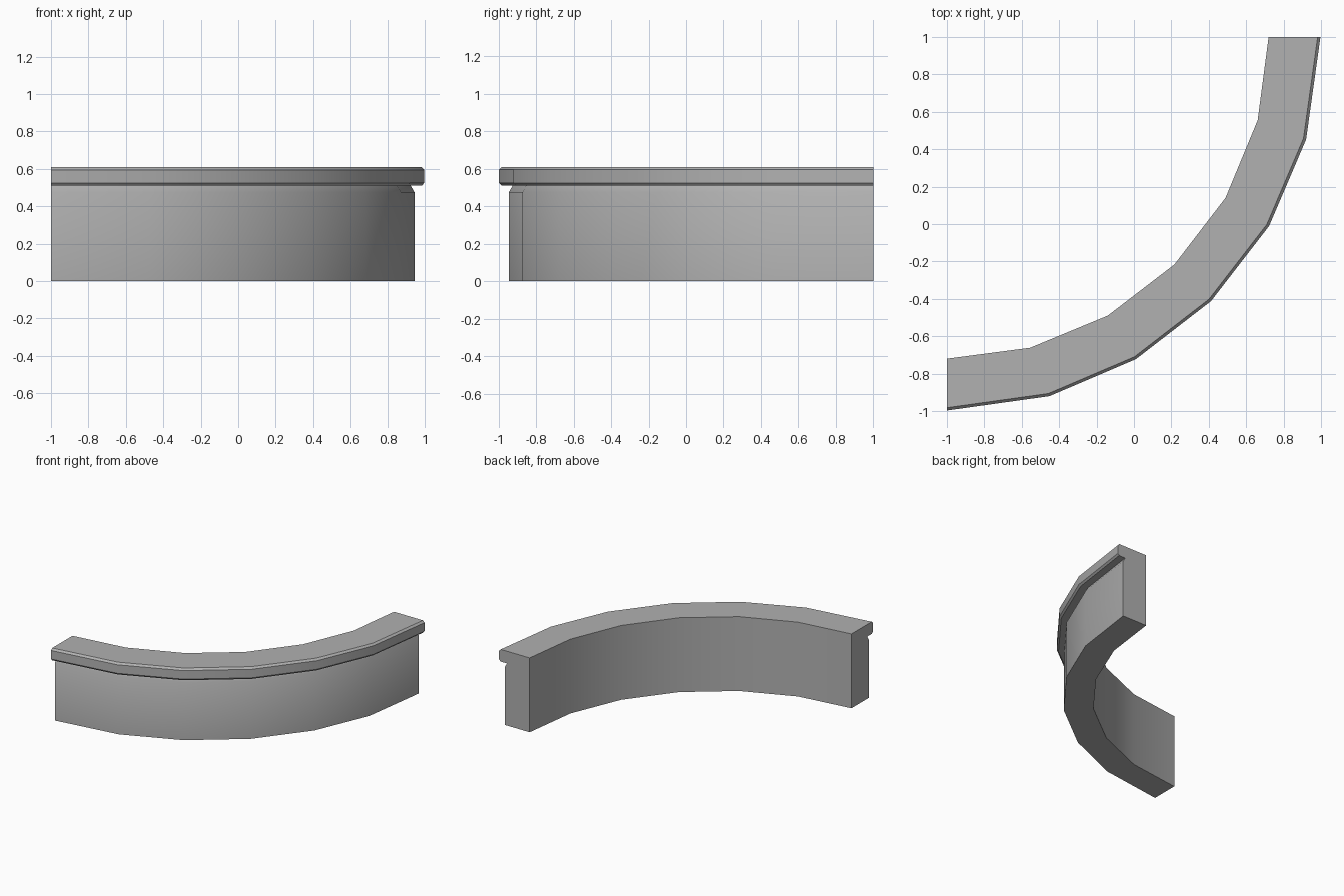
import bpy, bmesh
from math import sin, cos, radians

if "Cube" in bpy.data.objects:
    bpy.data.objects.remove(bpy.data.objects["Cube"])

R_IN = 1.72
SEGMENTS = 6

# Cross-section (radius, height): wall, undercut neck and chamfered lip
profile = [(R_IN, 0), (1.945, 0), (1.945, 0.475), (1.925, 0.51),
           (1.984, 0.51), (1.997, 0.525), (1.997, 0.595), (1.982, 0.61), (R_IN, 0.61)]

# Facets are slightly wider toward the ends on the outer side
skew = [0, 0.95, 0.4, 0, -0.4, -0.95, 0]

# Sweep the section through a quarter turn about the corner (-1, 1)
bm = bmesh.new()
rings = []
for i in range(SEGMENTS + 1):
    ring = []
    for r, z in profile:
        a = radians(90 / SEGMENTS * i + skew[i] * (r - R_IN) / 0.28)
        ring.append(bm.verts.new((-1 + r * sin(a), 1 - r * cos(a), z)))
    rings.append(ring)

n = len(profile)
for a, b in zip(rings, rings[1:]):
    for j in range(n):
        k = (j + 1) % n
        bm.faces.new((a[j], b[j], b[k], a[k]))

# End caps
bm.faces.new(rings[0])
bm.faces.new(rings[-1])
bmesh.ops.recalc_face_normals(bm, faces=bm.faces)

mesh = bpy.data.meshes.new("curved_wall")
bm.to_mesh(mesh)
bm.free()
wall = bpy.data.objects.new("curved_wall", mesh)
bpy.context.collection.objects.link(wall)

# Darker grey stone
stone = bpy.data.materials.new("dark_grey")
stone.diffuse_color = (0.44, 0.44, 0.44, 1)
stone.use_nodes = True
stone.node_tree.nodes["Principled BSDF"].inputs["Base Color"].default_value = stone.diffuse_color
mesh.materials.append(stone)

# Smooth along the curve and into the neck, crisp at the other corners
bpy.context.view_layer.objects.active = wall
wall.select_set(True)
bpy.ops.object.shade_smooth_by_angle(angle=radians(35))
